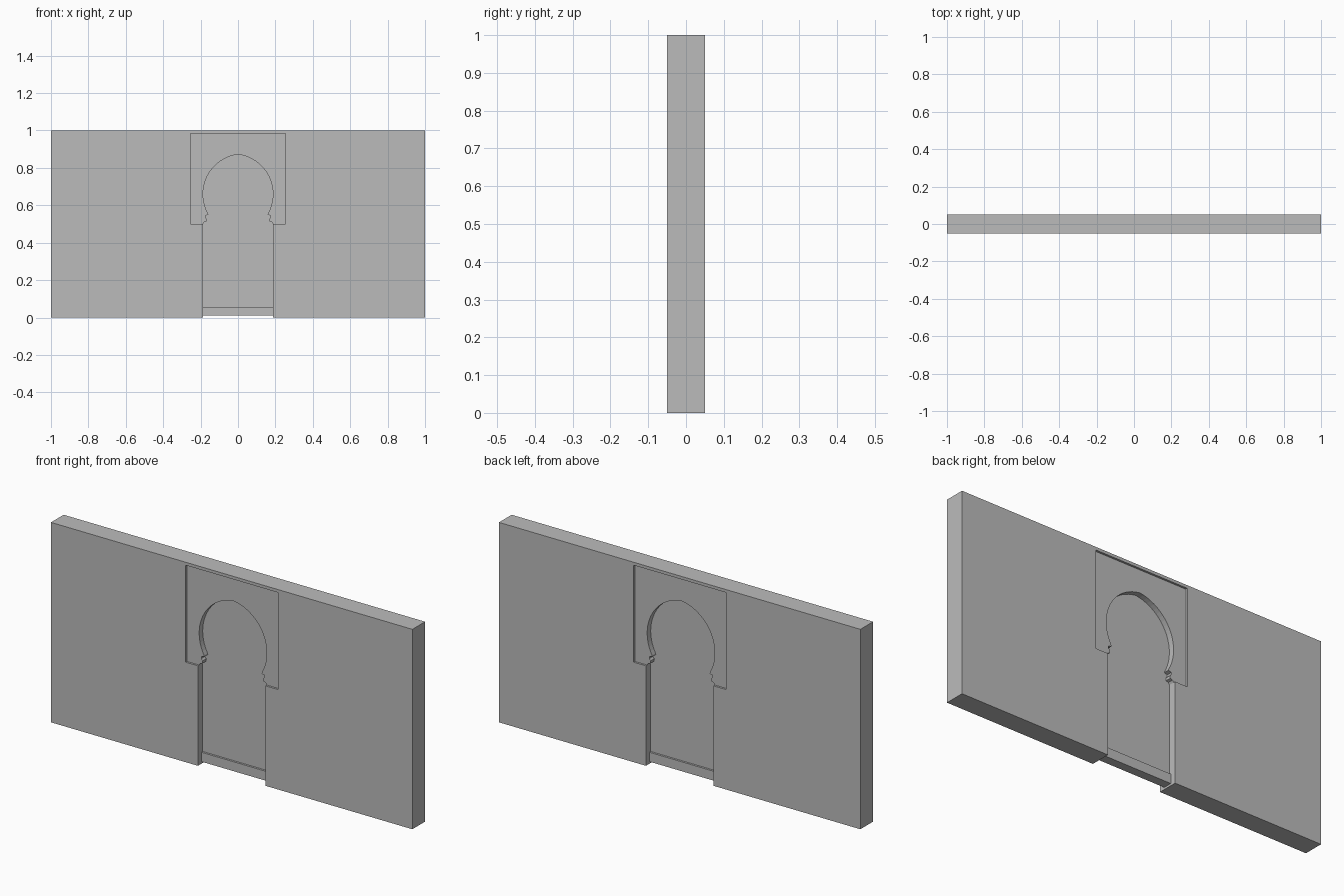
import bpy
import bmesh
import math

cube = bpy.data.objects.get("Cube")
if cube:
    bpy.data.objects.remove(cube, do_unlink=True)

# One plain plaster colour
plaster = bpy.data.materials.new("plaster_grey")
plaster.use_nodes = True
GREY = (0.5, 0.5, 0.5, 1)
plaster.diffuse_color = GREY
plaster.node_tree.nodes["Principled BSDF"].inputs["Base Color"].default_value = GREY

JAMB = 0.187       # half width of the doorway
FRAME = 0.255      # half width of the recessed frame
SPRING, FRAME_TOP = 0.5, 0.985
ARCH_Z, APEX_Z = 0.66, 0.872


def mirrored(right):
    """Close a right-hand outline with its mirror image."""
    return right + [(-x, z) for x, z in reversed(right) if x > 1e-5]


def slab(name, outline, half):
    """Extrude an x-z outline to a slab centred on y = 0."""
    bm = bmesh.new()
    face = bm.faces.new([bm.verts.new((x, -half, z)) for x, z in outline])
    new = bmesh.ops.extrude_face_region(bm, geom=[face])["geom"]
    bmesh.ops.translate(bm, vec=(0, 2 * half, 0),
                        verts=[v for v in new if isinstance(v, bmesh.types.BMVert)])
    bmesh.ops.recalc_face_normals(bm, faces=bm.faces)
    mesh = bpy.data.meshes.new(name)
    bm.to_mesh(mesh)
    bm.free()
    mesh.materials.append(plaster)
    obj = bpy.data.objects.new(name, mesh)
    bpy.context.collection.objects.link(obj)
    return obj


# Slightly pointed horseshoe arch, drawn from the moulded impost up to the apex
rise = APEX_Z - ARCH_Z
shift = (rise ** 2 / JAMB - JAMB) / 2
radius = JAMB + shift
start, end = math.radians(-29), math.atan2(rise, shift)
STEPS = 20
arch = [(JAMB, SPRING), (0.181, 0.51), (0.168, 0.514), (0.167, 0.527),
        (0.175, 0.535), (0.175, 0.545), (0.158, 0.55)]
for i in range(STEPS + 1):
    a = start + (end - start) * i / STEPS
    arch.append((max(0, radius * math.cos(a) - shift), ARCH_Z + radius * math.sin(a)))
arch[-1] = (0, APEX_Z)

# Wall with the doorway and square frame cut out
slab("wall", mirrored([(0, FRAME_TOP), (FRAME, FRAME_TOP), (FRAME, SPRING),
                       (JAMB, SPRING), (JAMB, 0), (1, 0), (1, 1), (0, 1)])[:8]
     + [(-1, 1), (-1, 0), (-JAMB, 0), (-JAMB, SPRING), (-FRAME, SPRING),
        (-FRAME, FRAME_TOP)], 0.05)

# Recessed frame panel around the arch
slab("arch_panel", mirrored(arch)
     + [(-FRAME, SPRING), (-FRAME, FRAME_TOP), (FRAME, FRAME_TOP), (FRAME, SPRING)], 0.04)

# Blind door filling and its threshold
slab("door_leaf", mirrored([(JAMB, 0.01)] + arch), 0.012)
slab("threshold", mirrored([(JAMB, 0.01), (JAMB, 0.057)]), 0.022)
